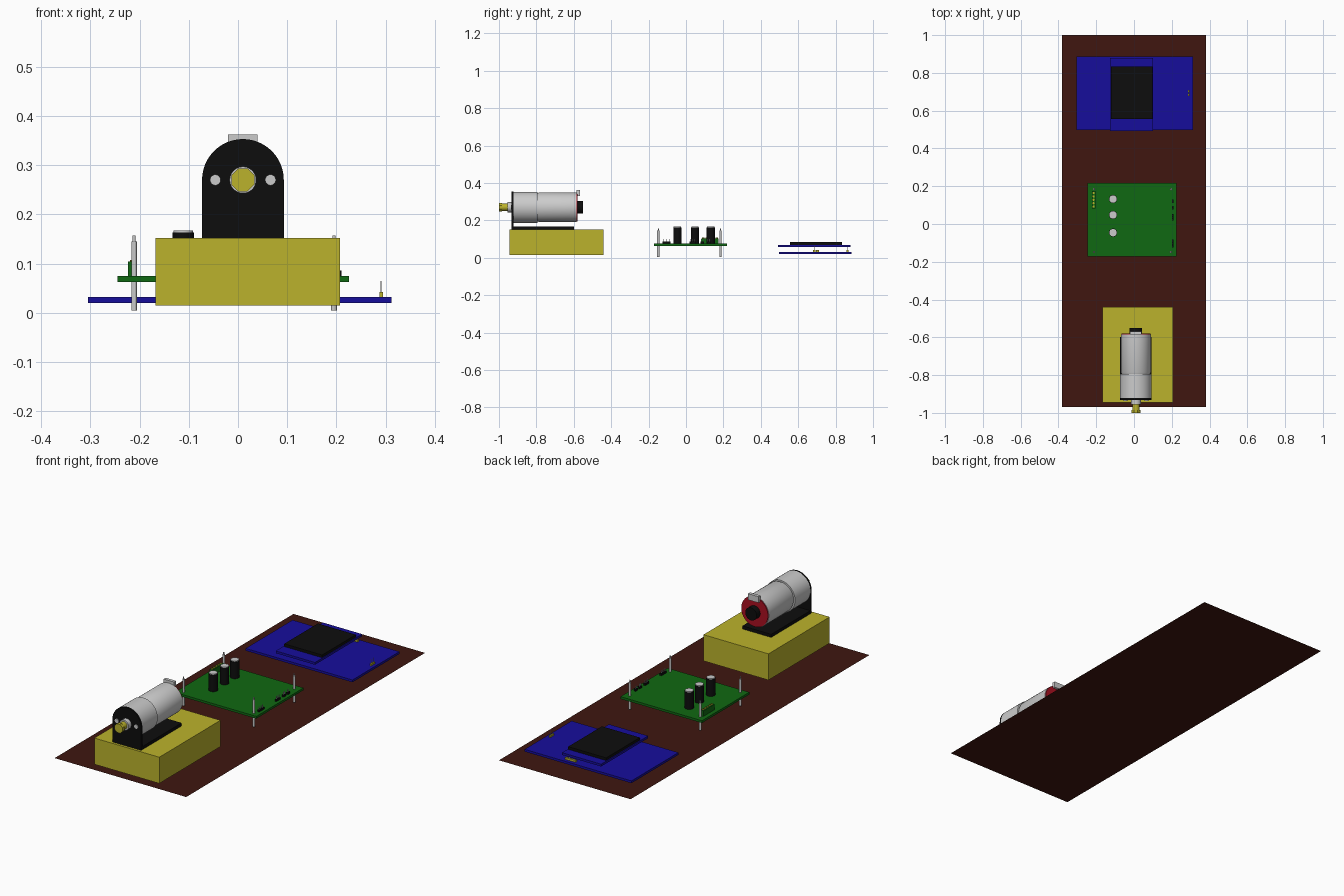
import bpy, bmesh, math
from mathutils import Matrix

if "Cube" in bpy.data.objects:
    bpy.data.objects.remove(bpy.data.objects["Cube"])

COLORS = {
    "brown": (0.05, 0.008, 0.005), "yellow": (0.5, 0.45, 0.025), "black": (0.004, 0.004, 0.004),
    "green": (0.005, 0.14, 0.006), "blue": (0.008, 0.004, 0.33), "red": (0.4, 0.005, 0.015),
}
mats = {}
for key, c in COLORS.items():
    mats[key] = bpy.data.materials.new(key)
    mats[key].diffuse_color = (*c, 1)


def finish(name, bm, color=None, smooth=False):
    bmesh.ops.recalc_face_normals(bm, faces=bm.faces)
    me = bpy.data.meshes.new(name)
    bm.to_mesh(me)
    bm.free()
    ob = bpy.data.objects.new(name, me)
    bpy.context.collection.objects.link(ob)
    if color:
        me.materials.append(mats[color])
    if smooth:
        bpy.ops.object.select_all(action='DESELECT')
        ob.select_set(True)
        bpy.context.view_layer.objects.active = ob
        bpy.ops.object.shade_smooth_by_angle(angle=math.radians(40))
    return ob


def box(name, x0, x1, y0, y1, z0, z1, color=None):
    bm = bmesh.new()
    m = Matrix.Translation(((x0 + x1) / 2, (y0 + y1) / 2, (z0 + z1) / 2))
    bmesh.ops.create_cube(bm, size=1, matrix=m @ Matrix.Diagonal((x1 - x0, y1 - y0, z1 - z0, 1)))
    return finish(name, bm, color)


def lathe(name, profile, origin, axis, color=None, sides=32):
    """Closed solid of revolution; profile is (distance along axis, radius)."""
    bm = bmesh.new()
    rings = []
    for d, r in profile:
        ring = []
        for i in range(sides):
            a = 2 * math.pi * (i + 0.5) / sides
            u, v = r * math.cos(a), r * math.sin(a)
            p = (u, d, v) if axis == 'y' else (u, v, d)
            ring.append(bm.verts.new([o + q for o, q in zip(origin, p)]))
        rings.append(ring)
    for a, b in zip(rings, rings[1:]):
        for i in range(sides):
            j = (i + 1) % sides
            bm.faces.new((a[i], a[j], b[j], b[i]))
    bm.faces.new(rings[0])
    bm.faces.new(rings[-1])
    return finish(name, bm, color, smooth=sides > 12)


# Flat base sheet
bm = bmesh.new()
bm.faces.new([bm.verts.new(p) for p in ((-.38, -.97, 0), (.38, -.97, 0), (.38, 1, 0), (-.38, 1, 0))])
finish("base_sheet", bm, "brown")

# Motor stand
box("motor_block", -.168, .207, -.945, -.44, .015, .152, "yellow")
MX, MZ, R = .01, .27, .083
box("bracket_foot", MX - R, MX + R, -.925, -.598, .152, .168, "black")

# Round-topped bracket plate
bm = bmesh.new()
outline = [(MX - R, .152), (MX + R, .152)]
outline += [(MX + R * math.cos(math.pi * i / 24), MZ + R * math.sin(math.pi * i / 24)) for i in range(25)]
face = bm.faces.new([bm.verts.new((x, -.932, z)) for x, z in outline])
ext = bmesh.ops.extrude_face_region(bm, geom=[face])
bmesh.ops.translate(bm, vec=(0, .01, 0), verts=[g for g in ext["geom"] if isinstance(g, bmesh.types.BMVert)])
finish("bracket_plate", bm, "black", smooth=True)
for side in (-1, 1):
    lathe("bracket_screw", [(-.936, .011), (-.92, .011)], (MX + side * .056, 0, MZ), 'y', sides=16)

# Motor, along y
lathe("gearbox", [(-.922, R), (-.795, R)], (MX, 0, MZ), 'y', sides=48)
lathe("motor_can", [(-.797, .074), (-.786, .079), (-.585, .079)], (MX, 0, MZ), 'y', sides=48)
lathe("motor_end_cap", [(-.586, .077), (-.58, .077)], (MX, 0, MZ), 'y', "red", 48)
lathe("rear_hub", [(-.582, .033), (-.55, .033)], (MX, 0, MZ), 'y', "black")
box("terminal_tab", MX - .03, MX + .03, -.585, -.568, .33, .362)
lathe("shaft_collar", [(-.955, .027), (-.93, .027)], (MX, 0, MZ), 'y')
lathe("output_shaft", [(-.985, .019), (-.93, .019)], (MX, 0, MZ), 'y', "yellow")
lathe("shaft_tip", [(-1, .025), (-.984, .025)], (MX, 0, MZ), 'y', "yellow", 8)

# Driver board with corner posts
box("driver_board", -.245, .226, -.172, .218, .063, .075, "green")
for x in (-.211, .195):
    for y in (-.148, .184):
        lathe("board_post", [(.005, .006), (.145, .006), (.145, .003), (.157, .003)], (x, y, 0), 'z', sides=12)

# Capacitors
for y in (-.046, .048, .132):
    lathe("capacitor", [(.075, .022), (.163, .022)], (-.111, y, 0), 'z', "black", 24)
    lathe("capacitor_top", [(.162, .02), (.167, .02)], (-.111, y, 0), 'z', sides=24)

# Screw terminal
box("terminal_strip", -.223, -.205, .082, .175, .075, .104, "green")
for i in range(5):
    lathe("terminal_screw", [(.103, .006), (.107, .006)], (-.214, .092 + i * .018, 0), 'z', "yellow", 10)

# Pin headers along the right edge
for y0, y1 in ((-.125, -.083), (.018, .052), (.078, .096), (.112, .13)):
    box("pin_header", .2, .21, y0, y1, .075, .086, "black")
    n = max(2, round((y1 - y0) / .012))
    for i in range(n):
        y = y0 + (i + .5) * (y1 - y0) / n
        box("header_pin", .2035, .2065, y - .0015, y + .0015, .08, .1)

# Controller board with raised display
box("controller_board", -.305, .312, .498, .886, .02, .032, "blue")
box("display_board", -.126, .1, .492, .88, .057, .069, "blue")
box("display_screen", -.122, .097, .555, .833, .069, .083, "black")

# Indicator pins and the header under the display
for y in (.685, .703):
    box("edge_pin_base", .287, .295, y - .007, y + .007, .032, .042, "yellow")
    box("edge_pin", .29, .292, y - .001, y + .001, .042, .065)
box("display_header", .03, .09, .858, .868, .032, .042, "yellow")
for i in range(4):
    x = .0375 + i * .015
    box("display_pin", x - .0015, x + .0015, .8615, .8645, .042, .057)

for m in bpy.data.materials:
    if m.users and not m.is_grease_pencil:
        m.use_nodes = True
        m.node_tree.nodes["Principled BSDF"].inputs["Base Color"].default_value = m.diffuse_color
